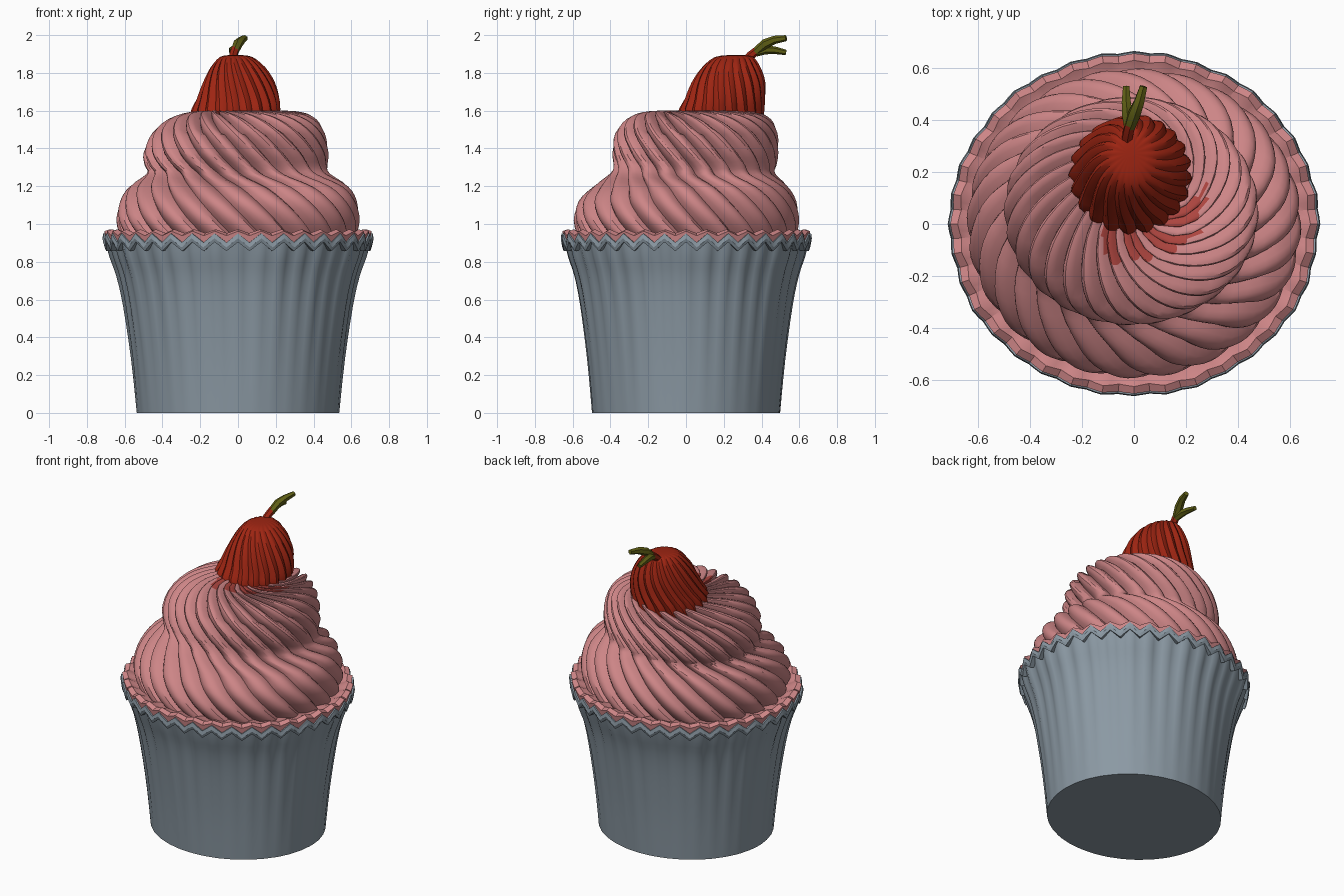
import bpy
import math
from mathutils import Vector

if "Cube" in bpy.data.objects:
    bpy.data.objects.remove(bpy.data.objects["Cube"])


def material(name, rgb):
    m = bpy.data.materials.new(name)
    m.diffuse_color = (*rgb, 1)
    m.use_nodes = True
    m.node_tree.nodes["Principled BSDF"].inputs["Base Color"].default_value = m.diffuse_color
    return m


FOIL = material("grey foil", (0.26, 0.32, 0.37))
PINK = material("pink frosting", (0.61, 0.235, 0.24))
RED = material("cherry red", (0.34, 0.018, 0.006))
STAIN = material("berry stain", (0.42, 0.06, 0.05))
OLIVE = material("olive stem", (0.12, 0.12, 0.008))


def skin(name, rings, mats, angle=40, cap_start=False, cap_end=False, wrap=False):
    """Bridge a list of equal-length closed rings into one object."""
    n = len(rings[0])
    verts = [p for r in rings for p in r]
    faces = []
    for i in range(len(rings) if wrap else len(rings) - 1):
        a, b = i * n, ((i + 1) % len(rings)) * n
        for j in range(n):
            k = (j + 1) % n
            faces.append((a + j, a + k, b + k, b + j))
    if cap_start:
        faces.append(tuple(reversed(range(n))))
    if cap_end:
        faces.append(tuple(range(len(verts) - n, len(verts))))
    me = bpy.data.meshes.new(name)
    me.from_pydata(verts, [], faces)
    for m in mats:
        me.materials.append(m)
    me.polygons.foreach_set("use_smooth", [True] * len(me.polygons))
    me.set_sharp_from_angle(angle=math.radians(angle))
    ob = bpy.data.objects.new(name, me)
    bpy.context.collection.objects.link(ob)
    return ob


def smooth_rows(rows, steps):
    """Catmull-Rom interpolation through rows of numbers."""
    out = []
    for i in range(len(rows) - 1):
        p0, p1 = rows[max(i - 1, 0)], rows[i]
        p2, p3 = rows[i + 1], rows[min(i + 2, len(rows) - 1)]
        for s in range(steps):
            t = s / steps
            out.append([0.5 * (2 * b + (c - a) * t + (2 * a - 5 * b + 4 * c - d) * t * t
                               + (3 * b - a - 3 * c + d) * t ** 3)
                        for a, b, c, d in zip(p0, p1, p2, p3)])
    return out + [list(rows[-1])]


def tri(u):
    """Triangle wave from -1 to 1."""
    return 4 * abs(u % 1 - 0.5) - 1


ASPECT = 0.93
PLEATS = 36
N = PLEATS * 4


def cup_ring(radius, z, pleat=0.0, zig=0.0):
    ring = []
    for j in range(N):
        a = 2 * math.pi * j / N
        wave = tri(j / 4)
        broad = 0.3 * math.sin(9 * a) + 0.3 * math.sin(14 * a + 1)
        r = radius + pleat * (0.7 * wave + broad)
        ring.append((r * math.cos(a), ASPECT * r * math.sin(a), z + zig * wave))
    return ring


# Pleated foil cup, pleats fading towards the base
profile = smooth_rows([(0.535, 0, 0.001), (0.562, 0.28, 0.004), (0.600, 0.56, 0.008),
                       (0.632, 0.72, 0.012), (0.668, 0.83, 0.015), (0.69, 0.91, 0.012)], 3)
skin("cup", [cup_ring(r, z, p) for r, z, p in profile], [FOIL], 50, cap_start=True)

# Zigzag folded rim of the cup
skin("cup_rim", [cup_ring(r, z, 0.006, 0.024) for r, z in
                 [(0.675, 0.885), (0.704, 0.880), (0.712, 0.900), (0.708, 0.926), (0.675, 0.926)]],
     [FOIL], 35, wrap=True)

# Crinkled frosting edge lying on the rim
skin("frosting_edge", [cup_ring(r, z, p, g) for r, z, p, g in
                       [(0.695, 0.895, 0.005, 0.02), (0.702, 0.950, 0.006, 0.012),
                        (0.672, 0.962, 0.008, 0.010), (0.63, 0.945, 0.006, 0.006),
                        (0.55, 0.94, 0, 0)]], [PINK], 25)

# Two-tier piped frosting: left, right, front, back limits and height
limits = [(-0.62, 0.62, -0.57, 0.58, 0.92), (-0.645, 0.645, -0.595, 0.60, 1.02),
          (-0.625, 0.63, -0.57, 0.585, 1.12), (-0.575, 0.585, -0.49, 0.54, 1.20),
          (-0.485, 0.49, -0.405, 0.475, 1.265), (-0.495, 0.475, -0.385, 0.48, 1.31),
          (-0.50, 0.48, -0.39, 0.49, 1.38), (-0.455, 0.46, -0.375, 0.485, 1.48),
          (-0.37, 0.415, -0.315, 0.45, 1.555), (-0.26, 0.34, -0.23, 0.38, 1.592),
          (-0.12, 0.21, -0.10, 0.26, 1.60), (-0.01, 0.06, 0.05, 0.12, 1.585)]
STRANDS = 24
BUMP = [0, 0.55, 0.86, 1.0, 0.95, 0.70]
rings, twist, last = [], 0.0, None
for x0, x1, y0, y1, z in smooth_rows(limits, 3):
    cx, cy, rx, ry = (x0 + x1) / 2, (y0 + y1) / 2, (x1 - x0) / 2, (y1 - y0) / 2
    if last:
        twist -= 1.05 * math.hypot(z - last[1], rx - last[0]) / max(rx, 0.2)
    last = (rx, z)
    depth = min(0.045, 0.12 * rx)
    ring = []
    for j in range(STRANDS * 6):
        a = 2 * math.pi * j / (STRANDS * 6) + twist
        low = depth * (1 - BUMP[j % 6])
        top = 0.6 * low if z > 1.5 else 0.2 * low
        ring.append((cx + (rx - low) * math.cos(a), cy + (ry - low) * math.sin(a), z - top))
    rings.append(ring)
frosting = skin("frosting_swirl", rings, [PINK, STAIN], 32, cap_end=True)

# Berry juice on some strands in front of the cherry
for f in frosting.data.polygons:
    c = f.center
    strand = (f.index % (STRANDS * 6)) // 6
    if (c.z > 1.55 and -0.12 < c.x < 0.27 and c.y < 0.13
            and math.hypot(c.x + 0.02, c.y - 0.2) < 0.35 and strand % 3):
        f.material_index = 1

# Fluted cherry leaning back: centre x, y, radius x, y and height
FLUTES = 20
rings = []
for cx, cy, rx, ry, z in smooth_rows(
        [(-0.01, 0.20, 0.225, 0.20, 1.47), (-0.015, 0.185, 0.238, 0.228, 1.58),
         (0.0, 0.205, 0.222, 0.215, 1.66), (0.005, 0.225, 0.19, 0.195, 1.75),
         (0.0, 0.24, 0.145, 0.155, 1.83), (-0.01, 0.255, 0.085, 0.10, 1.885),
         (-0.015, 0.27, 0.015, 0.015, 1.895)], 3):
    ring = []
    for j in range(FLUTES * 4):
        a = 2 * math.pi * j / (FLUTES * 4) - 1.6 * (z - 1.47)
        k = 1 - 0.09 * (1, 0.3, 0, 0.3)[j % 4]
        ring.append((cx + rx * k * math.cos(a), cy + ry * k * math.sin(a), z))
    rings.append(ring)
skin("cherry", rings, [RED], 30, cap_end=True)


def tube(name, points, radii, mat):
    pts = [Vector(p) for p in points]
    rings = []
    for i, p in enumerate(pts):
        t = (pts[min(i + 1, len(pts) - 1)] - pts[max(i - 1, 0)]).normalized()
        u = Vector((1, 0, 0)).cross(t).normalized()
        v = t.cross(u)
        rings.append([p + radii[i] * (u * math.cos(k * math.pi / 3) + v * math.sin(k * math.pi / 3))
                      for k in range(6)])
    skin(name, rings, [mat], 40, cap_start=True, cap_end=True)


# Red stem base and forked olive stem
tube("stem_base", [(-0.03, 0.29, 1.83), (-0.025, 0.34, 1.89), (-0.015, 0.385, 1.925)],
     [0.026, 0.023, 0.022], RED)
tube("stem_upper_prong", [(-0.018, 0.37, 1.912), (0.0, 0.42, 1.955), (0.02, 0.47, 1.975),
                          (0.037, 0.53, 1.984)], [0.022, 0.026, 0.022, 0.016], OLIVE)
tube("stem_lower_prong", [(-0.018, 0.37, 1.908), (-0.025, 0.42, 1.922), (-0.03, 0.47, 1.92),
                          (-0.03, 0.53, 1.908)], [0.022, 0.024, 0.02, 0.014], OLIVE)
